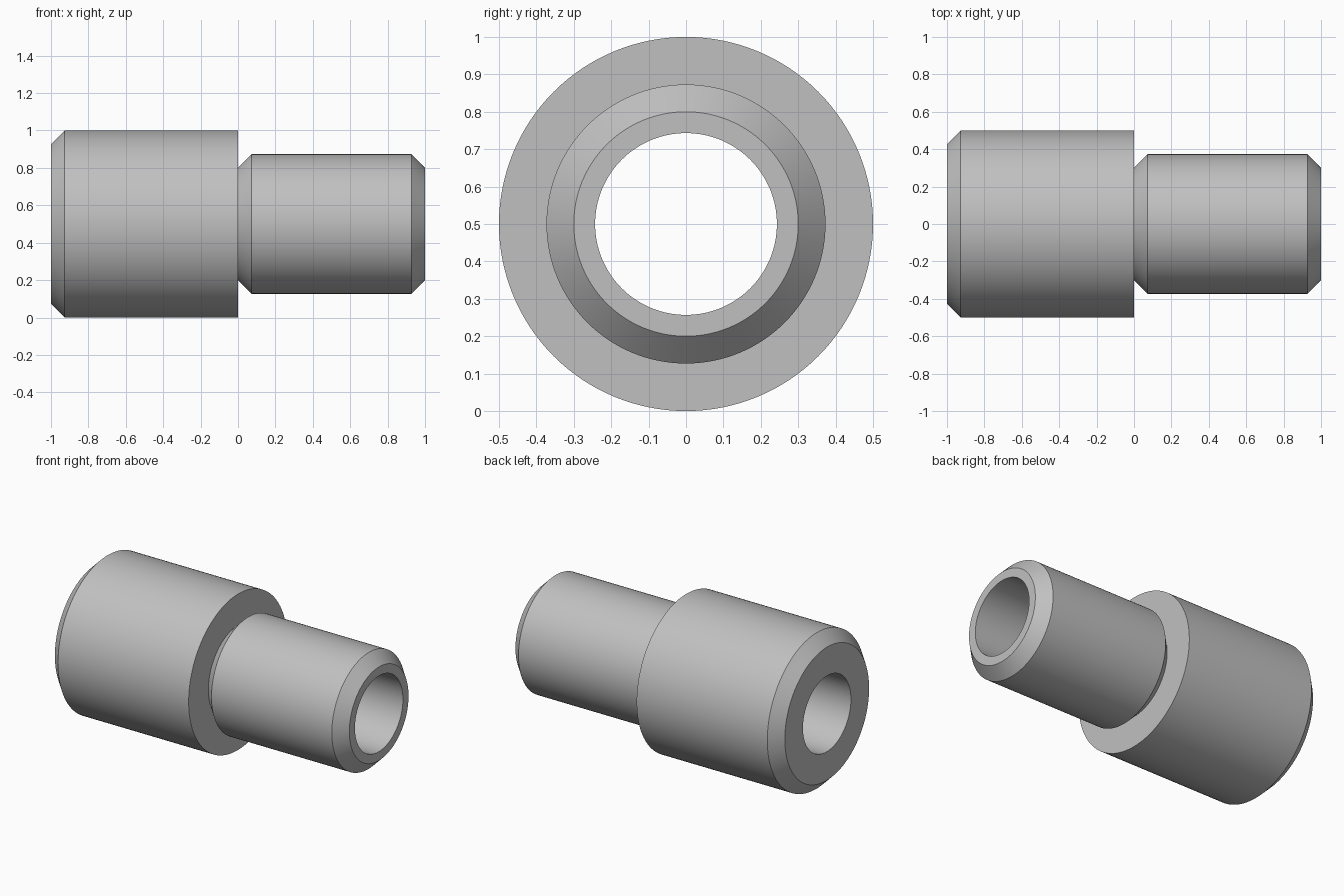
import bpy
import bmesh
from math import cos, sin, tau, radians

cube = bpy.data.objects.get("Cube")
if cube:
    bpy.data.objects.remove(cube, do_unlink=True)

SEGMENTS = 128
AXIS_Z = 0.5
BORE, COLLAR, SPIGOT, CHAMFER = 0.243, 0.5, 0.373, 0.073

steel = bpy.data.materials.new("grey steel")
steel.use_nodes = True
grey = (0.53, 0.53, 0.53, 1)
steel.diffuse_color = grey
steel.node_tree.nodes["Principled BSDF"].inputs["Base Color"].default_value = grey


def turned_part(name, profile):
    """Revolve a closed (x, radius) profile around the horizontal axis."""
    bm = bmesh.new()
    rings = []
    for x, r in profile:
        angles = [tau * i / SEGMENTS for i in range(SEGMENTS)]
        rings.append([bm.verts.new((x, r * cos(a), AXIS_Z + r * sin(a))) for a in angles])
    for k, ring in enumerate(rings):
        following = rings[(k + 1) % len(rings)]
        for i in range(SEGMENTS):
            j = (i + 1) % SEGMENTS
            bm.faces.new((ring[i], ring[j], following[j], following[i]))
    bmesh.ops.recalc_face_normals(bm, faces=bm.faces)
    mesh = bpy.data.meshes.new(name)
    bm.to_mesh(mesh)
    bm.free()
    mesh.materials.append(steel)
    part = bpy.data.objects.new(name, mesh)
    bpy.context.collection.objects.link(part)
    bpy.ops.object.select_all(action="DESELECT")
    part.select_set(True)
    bpy.context.view_layer.objects.active = part
    bpy.ops.object.shade_smooth_by_angle(angle=radians(30))
    return part


# Wide collar, shoulder and narrow chamfered spigot, with a through bore
turned_part("stepped_bushing", [
    (-1, BORE),
    (-1, COLLAR - CHAMFER),
    (-1 + CHAMFER, COLLAR),
    (0, COLLAR),
    (0, SPIGOT - CHAMFER),
    (CHAMFER, SPIGOT),
    (1 - CHAMFER, SPIGOT),
    (1, SPIGOT - CHAMFER),
    (1, BORE),
])
